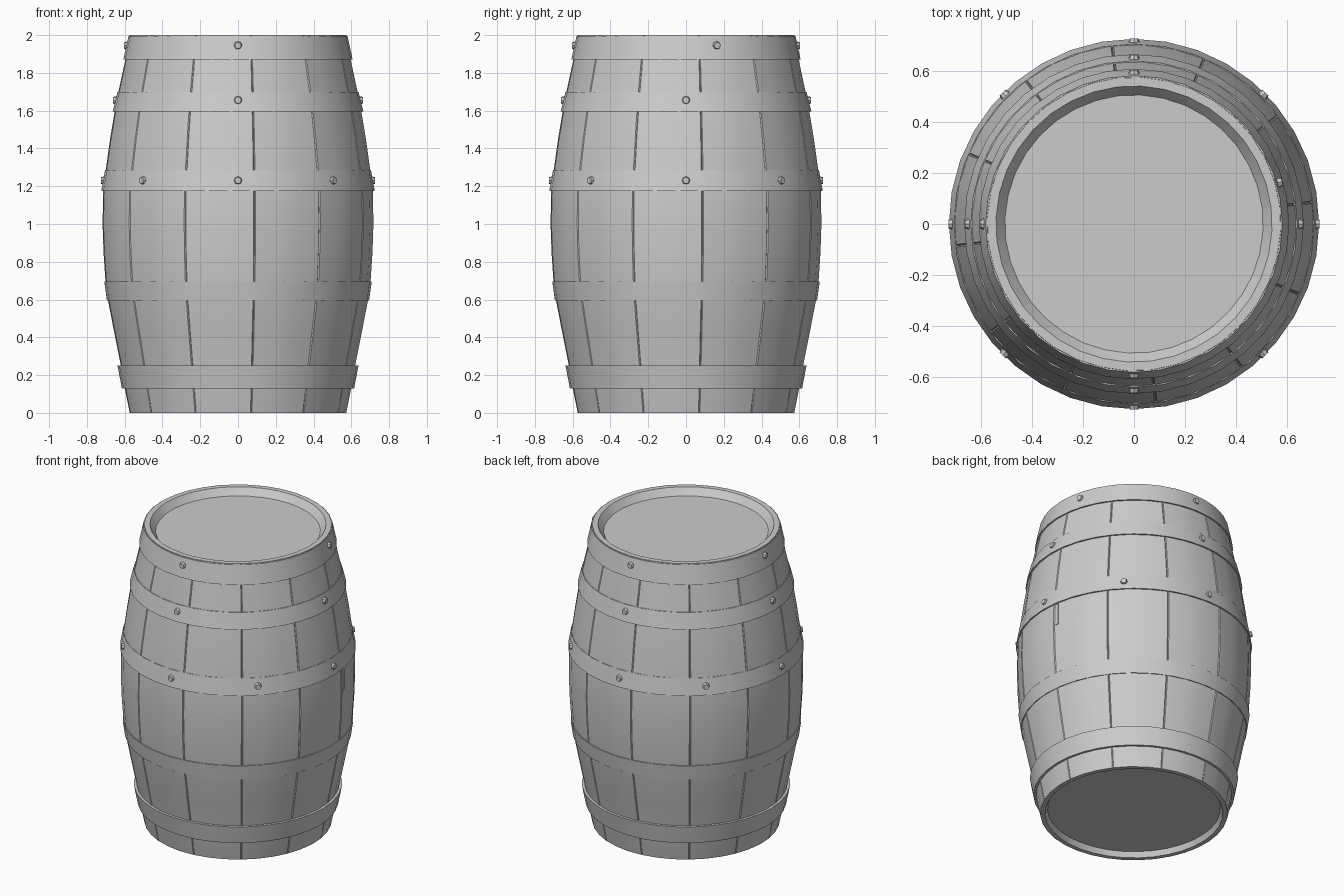
import bpy, bmesh
from math import sin, cos, radians, atan2, pi
from mathutils import Matrix, Vector

cube = bpy.data.objects.get("Cube")
if cube:
    bpy.data.objects.remove(cube, do_unlink=True)

grey = bpy.data.materials.new("weathered grey")
grey.use_nodes = True
colour = (0.6, 0.6, 0.6, 1)
grey.diffuse_color = colour
grey.node_tree.nodes["Principled BSDF"].inputs["Base Color"].default_value = colour

STAVES = 12


def finish(bm, name):
    bmesh.ops.recalc_face_normals(bm, faces=bm.faces)
    mesh = bpy.data.meshes.new(name)
    bm.to_mesh(mesh)
    bm.free()
    mesh.materials.append(grey)
    ob = bpy.data.objects.new(name, mesh)
    bpy.context.collection.objects.link(ob)
    bpy.ops.object.select_all(action="DESELECT")
    ob.select_set(True)
    bpy.context.view_layer.objects.active = ob
    bpy.ops.object.shade_smooth_by_angle(angle=radians(32))
    return ob


def revolve(name, profile, columns, closed):
    """Turn (radius, z) points round z; columns holds (degrees, radial offset)."""
    bm = bmesh.new()
    rings = []
    for deg, offset in columns:
        a = radians(deg)
        ring = []
        for r, z in profile:
            rr = r + (offset if r > 0.56 and 0.05 < z < 1.95 else 0)
            ring.append(bm.verts.new((rr * cos(a), rr * sin(a), z)))
        rings.append(ring)
    n = len(profile)
    for i, a in enumerate(rings):
        b = rings[(i + 1) % len(rings)]
        for j in range(n if closed else n - 1):
            k = (j + 1) % n
            bm.faces.new((a[j], b[j], b[k], a[k]))
    if not closed:
        bm.faces.new([r[0] for r in rings])
        bm.faces.new([r[-1] for r in rings])
    return finish(bm, name)


# Staves with fine seams, rims and recessed heads
wall = [(0.574, 0), (0.599, 0.125), (0.622, 0.255), (0.655, 0.42), (0.69, 0.6),
        (0.703, 0.7), (0.713, 0.85), (0.718, 1.0), (0.715, 1.17), (0.702, 1.28),
        (0.678, 1.45), (0.653, 1.6), (0.634, 1.7), (0.597, 1.87), (0.574, 2.0)]
body = [(0.53, 0.035), (0.545, 0)] + wall + [(0.54, 2.0), (0.505, 1.955)]
seams = []
step = 360 / STAVES
for s in range(STAVES):
    start = s * step + 7
    seams += [(start, -0.006), (start + 0.4, 0), (start + step / 3, 0),
              (start + step * 2 / 3, 0), (start + step - 0.4, 0)]
revolve("barrel_staves", body, seams, False)

# Hoops: bottom and top heights with their outer radii
hoops = {
    "bottom_hoop": (0.13, 0.615, 0.25, 0.638),
    "lower_hoop": (0.595, 0.694, 0.695, 0.708),
    "upper_hoop": (1.175, 0.724, 1.285, 0.704),
    "shoulder_hoop": (1.595, 0.664, 1.7, 0.638),
    "top_hoop": (1.87, 0.607, 1.995, 0.58),
}
plain = [(i * 10, 0) for i in range(36)]
for name, (z0, r0, z1, r1) in hoops.items():
    revolve(name, [(r0, z0), (r1, z1), (r1 - 0.03, z1), (r0 - 0.03, z0)], plain, True)


# Rivets on the hoops, listed by angle
def rivet(name, hoop, z, deg):
    z0, r0, z1, r1 = hoops[hoop]
    r = r0 + (r1 - r0) * (z - z0) / (z1 - z0)
    out = Vector((cos(radians(deg)), sin(radians(deg)), 0))
    bm = bmesh.new()
    turn = out.to_track_quat("Z", "Y").to_matrix().to_4x4()
    bmesh.ops.create_cone(bm, cap_ends=True, segments=8, radius1=0.025, radius2=0.017,
                          depth=0.024, matrix=Matrix.Translation(out * r + Vector((0, 0, z))) @ turn)
    finish(bm, name)


rows = [("upper_hoop", 1.23, range(0, 360, 45)),
        ("shoulder_hoop", 1.655, range(0, 360, 90)),
        ("top_hoop", 1.945, (16, 90, 180, 270))]
for hoop, z, angles in rows:
    for i, deg in enumerate(angles):
        rivet(f"{hoop}_rivet_{i + 1}", hoop, z, deg)

# Upright splinter on one stave
bm = bmesh.new()
bmesh.ops.create_cube(bm, size=1, matrix=Matrix.Translation((0.708, 0.11, 1.095))
                      @ Matrix.Rotation(radians(9), 4, "Z") @ Matrix.Diagonal((0.008, 0.02, 0.14, 1)))
finish(bm, "stave_splinter")
